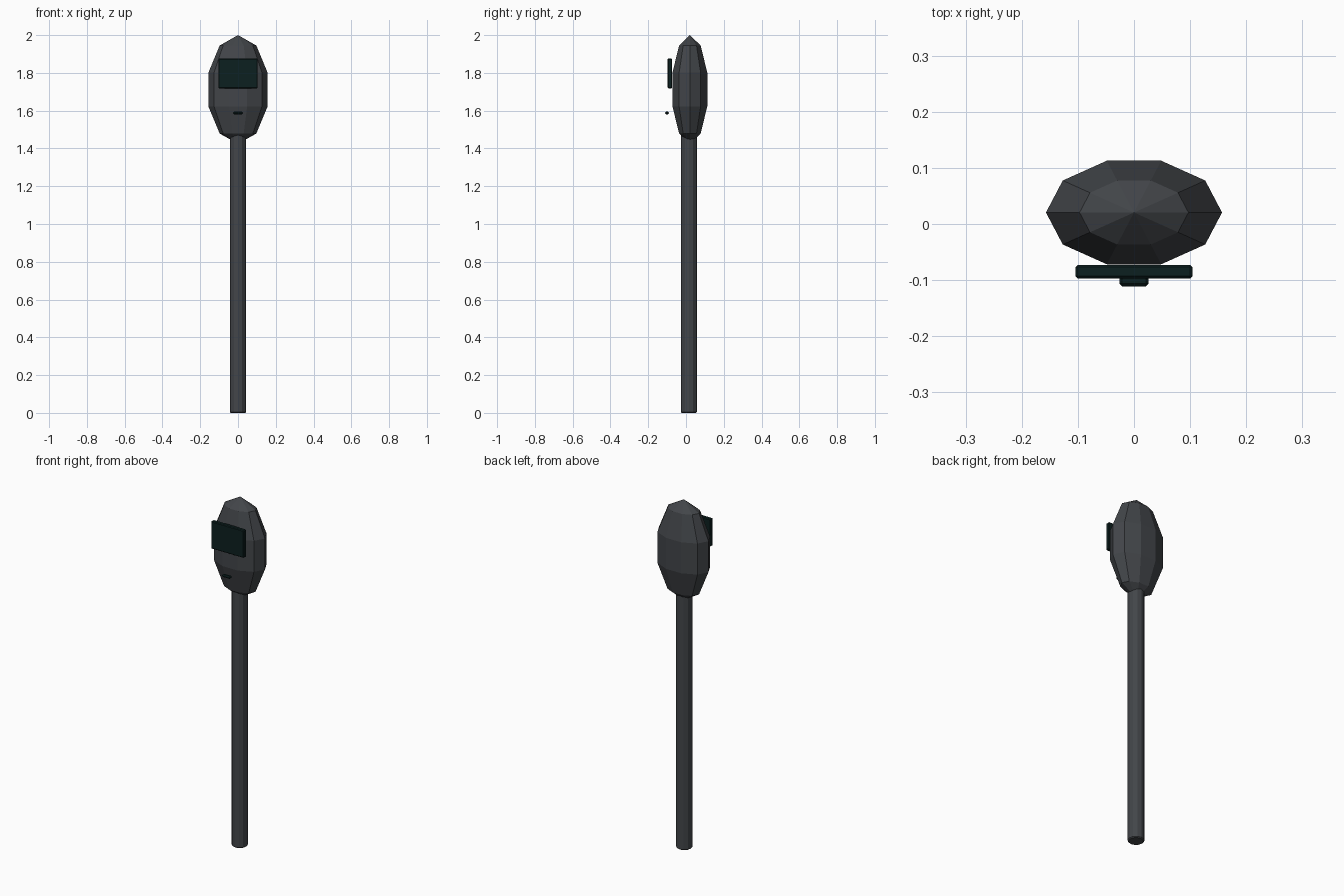
import bpy, bmesh, math

if "Cube" in bpy.data.objects:
    bpy.data.objects.remove(bpy.data.objects["Cube"])

CY = 0.0205  # depth centre of pole and head


def material(name, rgb):
    m = bpy.data.materials.new(name)
    m.diffuse_color = (*rgb, 1)
    m.use_nodes = True
    m.node_tree.nodes["Principled BSDF"].inputs["Base Color"].default_value = m.diffuse_color
    return m


grey = material("dark grey metal", (0.055, 0.060, 0.067))
dark = material("dark teal glass", (0.0037, 0.0140, 0.0140))


def finish(name, bm, mat):
    bmesh.ops.recalc_face_normals(bm, faces=bm.faces)
    me = bpy.data.meshes.new(name)
    bm.to_mesh(me)
    bm.free()
    me.materials.append(mat)
    ob = bpy.data.objects.new(name, me)
    bpy.context.collection.objects.link(ob)
    return ob


def bevelled_box(name, lo, hi, bevel, mat):
    bm = bmesh.new()
    bmesh.ops.create_cube(bm, size=1)
    for v in bm.verts:
        for i in range(3):
            v.co[i] = hi[i] if v.co[i] > 0 else lo[i]
    bmesh.ops.bevel(bm, geom=bm.edges[:], offset=bevel, segments=1,
                    profile=0.5, affect='EDGES')
    return finish(name, bm, mat)


# Head: faceted ellipsoid, 10 sides and 5 bands
bm = bmesh.new()
SIDES, BANDS = 10, 5
RX, RY, RZ, CZ = 0.165, 0.102, 0.288, 1.712
rings = []
for b in range(1, BANDS):
    p = math.pi * b / BANDS
    rings.append([bm.verts.new((RX * math.sin(p) * math.cos(math.tau * s / SIDES),
                                CY + RY * math.sin(p) * math.sin(math.tau * s / SIDES),
                                CZ + RZ * math.cos(p))) for s in range(SIDES)])
top = bm.verts.new((0, CY, CZ + RZ))
bottom = bm.verts.new((0, CY, CZ - RZ))
for s in range(SIDES):
    t = (s + 1) % SIDES
    bm.faces.new((top, rings[0][s], rings[0][t]))
    bm.faces.new((bottom, rings[-1][t], rings[-1][s]))
    for a, b in zip(rings, rings[1:]):
        bm.faces.new((a[s], b[s], b[t], a[t]))
finish("meter_head", bm, grey)

# Pole with slightly bevelled ends
bm = bmesh.new()
H = 1.48
bmesh.ops.create_cone(bm, cap_ends=True, segments=12, radius1=0.043,
                      radius2=0.043, depth=H)
bmesh.ops.translate(bm, verts=bm.verts, vec=(0, CY - 0.005, H / 2))
rims = [e for e in bm.edges if abs(e.verts[0].co.z - e.verts[1].co.z) < 1e-4]
bmesh.ops.bevel(bm, geom=rims, offset=0.005, segments=1, profile=0.5, affect='EDGES')
finish("pole", bm, grey)

# Display plate and coin slot on the front
bevelled_box("display", (-0.104, -0.097, 1.718), (0.104, -0.073, 1.876), 0.004, dark)
bevelled_box("coin_slot", (-0.026, -0.111, 1.581), (0.026, -0.090, 1.595), 0.005, dark)
